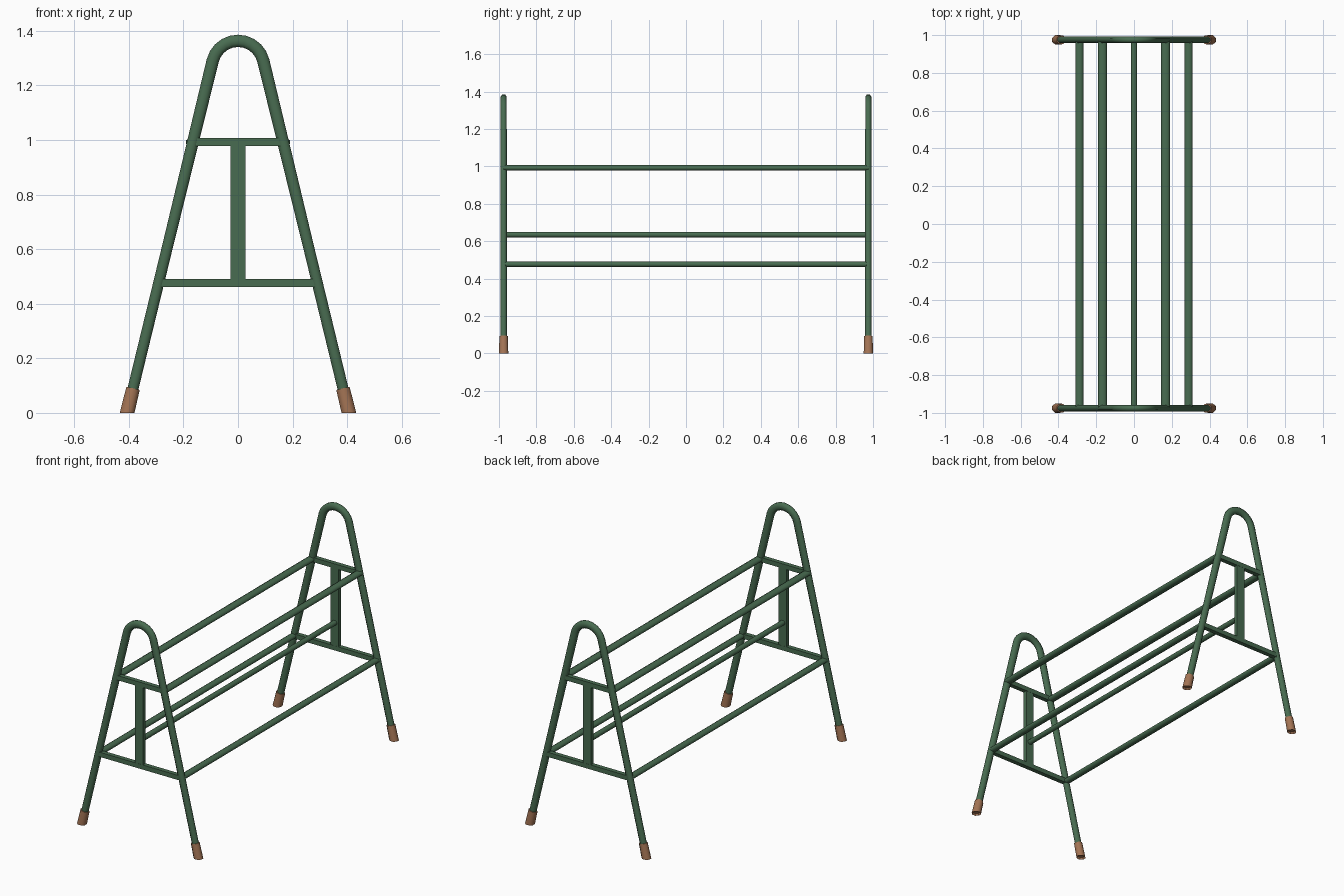
import bpy, bmesh, math
from mathutils import Vector

if "Cube" in bpy.data.objects:
    bpy.data.objects.remove(bpy.data.objects["Cube"])

def material(name, rgb):
    m = bpy.data.materials.new(name)
    m.diffuse_color = (*rgb, 1)
    m.use_nodes = True
    m.node_tree.nodes["Principled BSDF"].inputs["Base Color"].default_value = m.diffuse_color
    return m

GREEN = material("green paint", (0.066, 0.150, 0.082))
BROWN = material("brown rubber", (0.37, 0.175, 0.09))
SIDES = 8
END_Y = 0.975                       # centre plane of each end frame
SLOPE = 0.243                       # leg lean, dx/dz
LEAN = math.atan(SLOPE)

def leg_x(z):
    return 0.165 - SLOPE * (z - 0.993)

def ring(centre, u, v, a, b):
    """Eight-sided section with half widths a along u and b along v."""
    k = 1 / math.cos(math.pi / SIDES)
    pts = []
    for i in range(SIDES):
        t = 2 * math.pi * (i + 0.5) / SIDES
        pts.append(Vector(centre) + Vector(u) * a * k * math.cos(t) + Vector(v) * b * k * math.sin(t))
    return pts

def loft(name, rings, mat, hollow=False):
    bm = bmesh.new()
    loops = [[bm.verts.new(p) for p in r] for r in rings]
    for r0, r1 in zip(loops, loops[1:]):
        for i in range(SIDES):
            j = (i + 1) % SIDES
            bm.faces.new((r0[i], r0[j], r1[j], r1[i])).smooth = True
    bottom = bm.faces.new(loops[0][::-1])
    bm.faces.new(loops[-1])
    bmesh.ops.recalc_face_normals(bm, faces=bm.faces)
    if hollow:
        bmesh.ops.inset_region(bm, faces=[bottom], thickness=0.006, depth=0)
        bmesh.ops.translate(bm, verts=bottom.verts, vec=(0, 0, 0.012))
    return finish(name, bm, mat)

def box(name, centre, size, mat):
    bm = bmesh.new()
    bmesh.ops.create_cube(bm, size=1)
    for v in bm.verts:
        v.co = Vector([c + p * s for c, p, s in zip(centre, v.co, size)])
    return finish(name, bm, mat)

def finish(name, bm, mat):
    me = bpy.data.meshes.new(name)
    bm.to_mesh(me)
    bm.free()
    me.materials.append(mat)
    ob = bpy.data.objects.new(name, me)
    bpy.context.collection.objects.link(ob)
    return ob

Y = (0, 1, 0)
ARCH_Z, ARCH_R = 1.2675, 0.0955

for side, y in (("front", -END_Y), ("back", END_Y)):
    # bent tube: right leg, arch, left leg
    n = (math.cos(LEAN), 0, math.sin(LEAN))
    m = (-math.cos(LEAN), 0, math.sin(LEAN))
    rings = [ring((leg_x(z), y, z), n, Y, 0.020, 0.0175) for z in (0.05, 0.6)]
    steps = 10
    for i in range(steps + 1):
        t = LEAN + (math.pi - 2 * LEAN) * i / steps
        d = Vector((math.cos(t), 0, math.sin(t)))
        rings.append(ring(d * ARCH_R + Vector((0, y, ARCH_Z)), d, Y, 0.0225, 0.0165))
    rings += [ring((-leg_x(z), y, z), m, Y, 0.020, 0.0175) for z in (0.6, 0.05)]
    loft(side + "_frame_tube", rings, GREEN)

    # rubber feet, flat on the ground
    for label, s in (("left", -1), ("right", 1)):
        loft(f"{side}_{label}_foot", [
            ring((s * leg_x(0), y, 0), (s, 0, 0), Y, 0.027, 0.025),
            ring((s * leg_x(0.09), y, 0.09), (s * n[0], 0, n[2]), Y, 0.025, 0.0225)],
            BROWN, hollow=True)

    # cross bars and upright post
    for label, z in (("upper", 0.993), ("lower", 0.476)):
        box(f"{side}_{label}_crossbar", (0, y, z), (2 * leg_x(z), 0.028, 0.029), GREEN)
    box(side + "_post", (0, y, 0.735), (0.056, 0.026, 0.515), GREEN)

# long rails joining the two ends
def rail(name, x, z, a, b):
    loft(name, [ring((x, y, z), (1, 0, 0), (0, 0, 1), a, b) for y in (-END_Y, END_Y)], GREEN)

for label, s in (("left", -1), ("right", 1)):
    rail(label + "_upper_rail", s * 0.167, 0.992, 0.024, 0.0148)
    rail(label + "_lower_rail", s * 0.289, 0.476, 0.021, 0.0148)
rail("middle_rail", 0, 0.635, 0.0165, 0.015)
